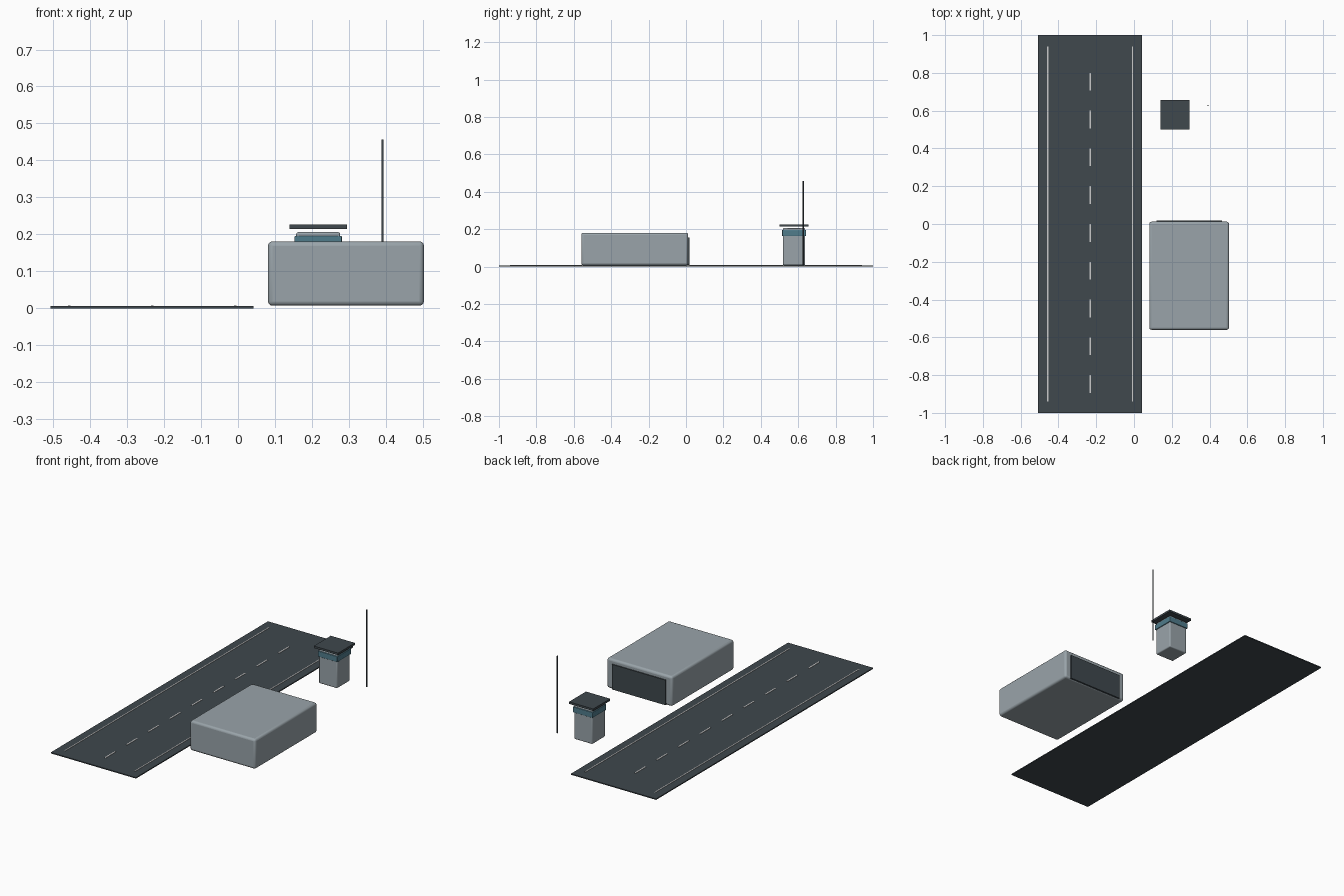
import bpy, math

if "Cube" in bpy.data.objects:
    bpy.data.objects.remove(bpy.data.objects["Cube"])


def material(name, rgb):
    m = bpy.data.materials.new(name)
    m.diffuse_color = (*rgb, 1)
    m.use_nodes = True
    m.node_tree.nodes["Principled BSDF"].inputs["Base Color"].default_value = m.diffuse_color
    return m


ASPHALT = material("asphalt", (0.05, 0.065, 0.075))
CONCRETE = material("concrete", (0.32, 0.37, 0.40))
PAINT = material("white_paint", (0.8, 0.8, 0.78))
GLASS = material("teal_glass", (0.08, 0.2, 0.26))


def box(name, lo, hi, mat, bevel=0):
    """Box spanning two corners, with optional rounded edges."""
    bpy.ops.mesh.primitive_cube_add(size=1, location=[(a + b) / 2 for a, b in zip(lo, hi)])
    o = bpy.context.object
    o.name = name
    o.scale = [b - a for a, b in zip(lo, hi)]
    bpy.ops.object.transform_apply(location=False, rotation=False, scale=True)
    o.data.materials.append(mat)
    if bevel:
        mod = o.modifiers.new("bevel", 'BEVEL')
        mod.width, mod.segments = bevel, 3
        bpy.ops.object.shade_smooth_by_angle(angle=math.radians(35))
    return o


def square_box(name, cx, cy, width, z0, z1, mat, bevel=0):
    h = width / 2
    return box(name, (cx - h, cy - h, z0), (cx + h, cy + h, z1), mat, bevel)


# Runway slab with edge lines and centre dashes
GROUND = 0.006
RX = -0.232
box("runway", (-0.507, -1, 0), (0.042, 1, GROUND), ASPHALT)
for side, name in ((-1, "left"), (1, "right")):
    x = RX + side * 0.2245
    box(f"edge_line_{name}", (x - 0.003, -0.94, 0.005), (x + 0.003, 0.94, 0.008), PAINT)
for i in range(9):
    y = 0.753 - 0.2 * i
    box(f"centre_dash_{i + 1}", (RX - 0.004, y - 0.047, 0.005), (RX + 0.004, y + 0.047, 0.008), PAINT)

# Hangar with a dark door on its back end
box("hangar", (0.081, -0.56, 0.007), (0.503, 0.012, 0.181), CONCRETE, 0.012)
box("hangar_door", (0.119, 0.0, 0.009), (0.465, 0.018, 0.155), ASPHALT)

# Control tower: shaft, window band and flat roof
TX, TY = 0.217, 0.578
square_box("tower_shaft", TX, TY, 0.119, 0.007, 0.206, CONCRETE, 0.006)
square_box("tower_windows", TX, TY, 0.128, 0.163, 0.196, GLASS, 0.003)
square_box("tower_roof", TX, TY, 0.156, 0.214, 0.226, ASPHALT)

# Antenna mast
bpy.ops.mesh.primitive_cylinder_add(vertices=12, radius=0.003, depth=0.45, location=(0.391, 0.627, 0.232))
mast = bpy.context.object
mast.name = "antenna_mast"
mast.data.materials.append(ASPHALT)
bpy.ops.object.shade_smooth_by_angle(angle=math.radians(35))
